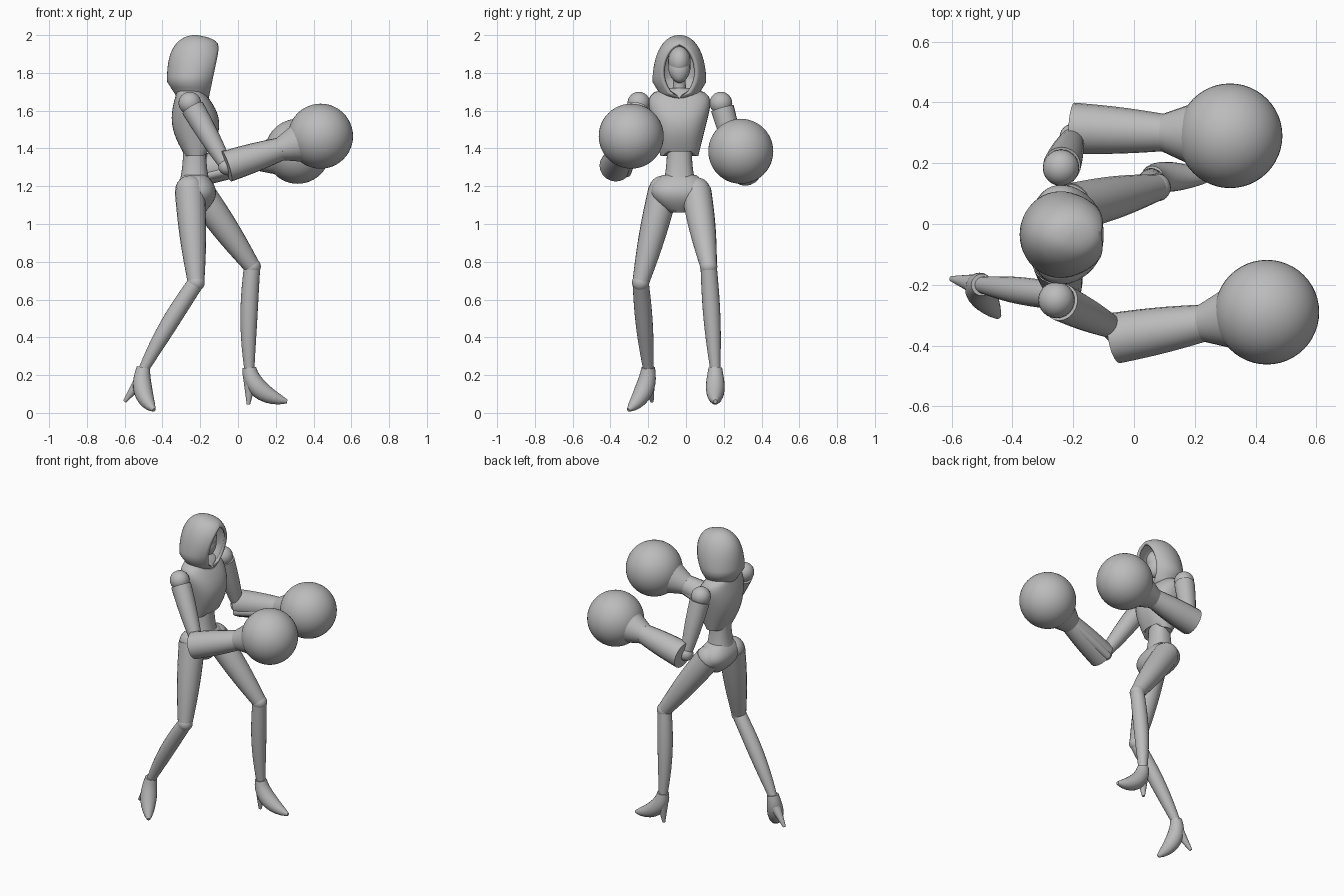
import bpy, bmesh
from math import sin, cos, asin, pi, tau, sqrt, copysign, radians
from mathutils import Vector

cube = bpy.data.objects.get("Cube")
if cube:
    bpy.data.objects.remove(cube, do_unlink=True)

GREY = (.5, .5, .5, 1)
grey = bpy.data.materials.new("plain grey")
grey.use_nodes = True
grey.diffuse_color = GREY
grey.node_tree.nodes["Principled BSDF"].inputs["Base Color"].default_value = GREY

MIDDLE = -.035  # the body's own centre line along y


def finish(name, bm, angle=45):
    """Turn a bmesh into a named, smooth-shaded object."""
    bmesh.ops.remove_doubles(bm, verts=bm.verts, dist=.0005)
    bmesh.ops.recalc_face_normals(bm, faces=bm.faces)
    mesh = bpy.data.meshes.new(name)
    bm.to_mesh(mesh)
    bm.free()
    mesh.materials.append(grey)
    obj = bpy.data.objects.new(name, mesh)
    bpy.context.collection.objects.link(obj)
    bpy.ops.object.select_all(action='DESELECT')
    obj.select_set(True)
    bpy.context.view_layer.objects.active = obj
    bpy.ops.object.shade_smooth_by_angle(angle=radians(angle))
    return obj


def skin(bm, rings, bottom_cap=True):
    """Join closed rings of points with quads and cap the ends."""
    rows = [[bm.verts.new(p) for p in ring] for ring in rings]
    for low, high in zip(rows, rows[1:]):
        for i in range(len(low)):
            bm.faces.new((low[i - 1], low[i], high[i], high[i - 1]))
    bm.faces.new(rows[-1])
    if bottom_cap:
        bm.faces.new(rows[0])
    return rows


def body(name, bottom, top, shape, notch=0.0, steps=10, sides=32):
    """Stack of squarish ovals; shape(t) gives centre x, depth and half width."""
    rings = []
    for k in range(steps + 1):
        t = k / steps
        centre, depth, half = shape(t)
        ring = []
        for i in range(sides):
            c, s = cos(tau * i / sides), sin(tau * i / sides)
            z = bottom + (top - bottom) * t
            if k == 0:
                z += notch * max(0, c) ** 6
            ring.append((centre + depth * copysign(abs(c) ** .85, c),
                         MIDDLE + half * copysign(abs(s) ** .85, s), z))
        rings.append(ring)
    bm = bmesh.new()
    skin(bm, rings)
    finish(name, bm)


def limb(name, start, end, thick, thin, bulge=0.0, bend=None, blunt=0.0, steps=10, sides=20):
    """Tapered round tube, optionally bent toward a point and rounded at its end."""
    bend = bend or start.lerp(end, .5)
    rings = []
    for k in range(steps + 1):
        t = k / steps
        first, second = start.lerp(bend, t), bend.lerp(end, t)
        along = (second - first).normalized()
        across = along.cross(Vector((0, 1, 0))).normalized()
        over = along.cross(across)
        r = (thick + (thin - thick) * t + bulge * sin(pi * t)) * sqrt(1 - blunt * t ** 4)
        rings.append([first.lerp(second, t) + r * (cos(a) * across + sin(a) * over)
                      for a in (tau * i / sides for i in range(sides))])
    bm = bmesh.new()
    skin(bm, rings)
    finish(name, bm)


def ball(name, centre, radius, segments=24, stretch=(1, 1, 1)):
    """Sphere, optionally stretched along the axes."""
    bm = bmesh.new()
    bmesh.ops.create_uvsphere(bm, u_segments=segments, v_segments=segments // 2, radius=radius)
    bmesh.ops.scale(bm, vec=stretch, verts=bm.verts)
    bmesh.ops.translate(bm, vec=centre, verts=bm.verts)
    finish(name, bm)


# Torso: chest shell with a notched lower rim, then waist and pelvis
body("chest", 1.36, 1.72, lambda t: (
    -.22 - .04 * t ** 3,
    .06 + .065 * sin(pi * t),
    (.1 + .09 * t) * sqrt(1 - .9 * t ** 10)), notch=.06, steps=16)
body("waist", 1.22, 1.46, lambda t: (
    -.23, .06 + .02 * (1 - t) ** 3, .065 + .02 * (1 - t) ** 3))
body("pelvis", 1.06, 1.26, lambda t: (
    -.21 - .02 * t, .105 * sin(pi * (.1 + .7 * t)), .15 * sin(pi * (.1 + .7 * t))))

# Neck, head and pointed jaw
face = Vector((-.22, MIDDLE, 1.86))
chin = Vector((-.18, MIDDLE, 1.75))
limb("neck", Vector((-.25, MIDDLE, 1.66)), face, .045, .04, bulge=-.01)
ball("head", face, .08, stretch=(1, .75, 1))
limb("jaw", face, chin, .055, .04, bulge=.01, blunt=.9)


def hood_ring(t, sides=36):
    """One level of the hood, open by an arch at the front."""
    half = .005 + .14 * sqrt(1 - t ** 3) * min(1, .6 + 1.5 * t)
    back = -.23 - .147 * sqrt(1 - t ** 4) * min(1, .6 + 1.5 * t)
    front = -.155 + .07 * t - .13 * t ** 16
    gap = .09 * sqrt(max(0, sin(pi * min(1, t / .85))))
    start = asin(min(1, gap / half))
    ring = []
    for i in range(sides + 1):
        a = start + (tau - 2 * start) * i / sides
        ring.append((back + (front - back) * (1 + cos(a)) / (1 + cos(start)),
                     MIDDLE + half * sin(a), 1.665 + .335 * t))
    return ring


# Hood: the strip that spans the arch is removed to open it
LEVELS = 18
bm = bmesh.new()
rows = skin(bm, [hood_ring(sin(pi / 2 * k / LEVELS)) for k in range(LEVELS + 1)], bottom_cap=False)
opening = [f for f in bm.faces if len(f.verts) == 4
           and any(row[0] in f.verts and row[-1] in f.verts for row in rows)]
bmesh.ops.delete(bm, geom=opening, context='FACES_ONLY')
hood = finish("hood", bm)
shell = hood.modifiers.new("thickness", 'SOLIDIFY')
shell.thickness = .018
shell.offset = -1

# Joint positions of the boxing stance, one set for each side
POSE = {
    "right": dict(shoulder=(-.255, -.25, 1.64), elbow=(-.06, -.375, 1.305),
                  glove=(.437, -.29, 1.465), hip=(-.255, -.12, 1.18),
                  knee=(-.222, -.24, .69), ankle=(-.5, -.2, .23),
                  instep=(-.53, -.2, .1), toe=(-.445, -.305, .015), heel=(-.6, -.18, .06)),
    "left": dict(shoulder=(-.24, .185, 1.64), elbow=(-.2, .315, 1.285),
                 glove=(.316, .29, 1.385), hip=(-.205, .055, 1.17),
                 knee=(.075, .12, .775), ankle=(.06, .155, .23),
                 instep=(.07, .155, .1), toe=(.26, .155, .06), heel=(.055, .155, .045)),
}

for side, joints in POSE.items():
    p = {name: Vector(place) for name, place in joints.items()}
    inward = Vector((0, 1 if side == "right" else -1, 0))
    shoulder, elbow, glove = p["shoulder"], p["elbow"], p["glove"]
    hip, knee, ankle = p["hip"], p["knee"], p["ankle"]

    # Arm, with a wide forearm shell flaring into the round glove
    hinge = elbow + inward * .03
    ball(side + "_shoulder", shoulder, .06)
    limb(side + "_upper_arm", shoulder.lerp(hinge, .08), hinge, .062, .034, bulge=.005)
    ball(side + "_elbow", hinge, .045)
    limb(side + "_forearm", elbow, elbow.lerp(glove, .6), .084, .06, bulge=.004)
    limb(side + "_cuff", elbow.lerp(glove, .57), elbow.lerp(glove, .75), .062, .1)
    ball(side + "_glove", glove, .172, segments=48)

    # Slim panel along the inner underside of the forearm
    offset = inward * .06 - Vector((0, 0, .035))
    limb(side + "_forearm_panel", elbow + offset, elbow.lerp(glove, .58) + offset * .6,
         .024, .02, bulge=.006)

    # Leg
    ball(side + "_hip", hip, .077)
    limb(side + "_thigh", hip, knee, .08, .044, bulge=.008)
    ball(side + "_knee", knee, .046)
    limb(side + "_calf", knee, ankle, .043, .027, bulge=.01,
         bend=knee.lerp(ankle, .5) - Vector((.02, 0, 0)))

    # High-heeled boot
    limb(side + "_boot", ankle + Vector((0, 0, .01)), p["toe"], .036, .036, bulge=.015,
         bend=p["instep"], blunt=.92)
    limb(side + "_heel", ankle.lerp(p["instep"], .4), p["heel"], .036, .009)
